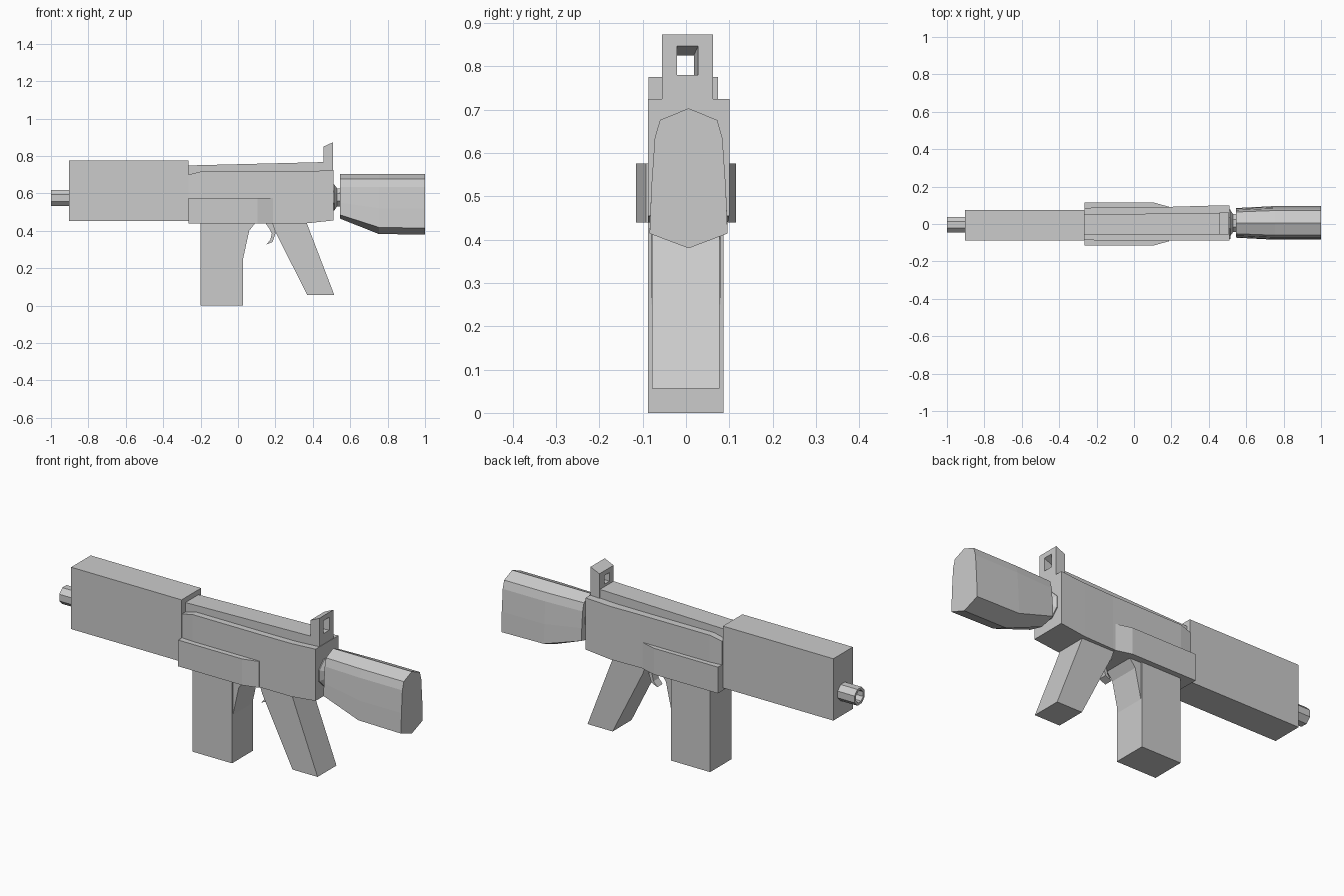
import bpy, bmesh
from math import cos, sin, pi


def loft(name, rings, closed=False):
    """Skin equal-length rings of 3D points; cap the ends or join last to first."""
    bm = bmesh.new()
    vs = [[bm.verts.new(p) for p in r] for r in rings]
    n = len(vs[0])
    pairs = list(zip(vs, vs[1:]))
    if closed:
        pairs.append((vs[-1], vs[0]))
    else:
        bm.faces.new(vs[0])
        bm.faces.new(vs[-1])
    for a, b in pairs:
        for i in range(n):
            j = (i + 1) % n
            bm.faces.new((a[i], a[j], b[j], b[i]))
    bmesh.ops.recalc_face_normals(bm, faces=bm.faces)
    me = bpy.data.meshes.new(name)
    bm.to_mesh(me)
    bm.free()
    ob = bpy.data.objects.new(name, me)
    bpy.context.collection.objects.link(ob)
    return ob


def rect(x, y0, y1, z0, z1):
    return [(x, y0, z0), (x, y1, z0), (x, y1, z1), (x, y0, z1)]


def octagon(x, r, y=0.0, z=0.575):
    return [(x, y + r * cos(pi / 8 + i * pi / 4), z + r * sin(pi / 8 + i * pi / 4))
            for i in range(8)]


def side_prism(name, profile, y0, y1):
    """Extrude an xz profile across y."""
    return loft(name, [[(x, y, z) for x, z in profile] for y in (y0, y1)])


# Hollow muzzle and square handguard
loft("barrel", [octagon(-0.89, 0.046, -0.004), octagon(-1.0, 0.046, -0.004),
                octagon(-1.0, 0.032, -0.004), octagon(-0.91, 0.032, -0.004)])
loft("handguard", [rect(-0.903, -0.087, 0.074, 0.452, 0.775),
                   rect(-0.265, -0.087, 0.074, 0.452, 0.775)])

# Receiver body and the raised rail on top
loft("receiver", [rect(-0.265, -0.083, 0.083, 0.44, 0.70),
                  rect(-0.20, -0.088, 0.09, 0.44, 0.716),
                  rect(0.20, -0.088, 0.092, 0.44, 0.716),
                  rect(0.37, -0.088, 0.097, 0.44, 0.717),
                  rect(0.51, -0.088, 0.10, 0.455, 0.725)])
loft("top_rail", [rect(-0.265, -0.055, 0.053, 0.68, 0.749),
                  rect(0.46, -0.055, 0.057, 0.68, 0.767)])

# Rear sight frame with a tapered window
loft("rear_sight", [rect(0.457, -0.055, 0.062, 0.70, 0.85),
                    rect(0.508, -0.055, 0.062, 0.70, 0.873),
                    rect(0.508, -0.021, 0.028, 0.78, 0.847),
                    rect(0.457, -0.021, 0.018, 0.78, 0.825)], closed=True)

# Side plates, tapering into the receiver at the rear
for label, s in (("near", -1), ("far", 1)):
    plan = [(-0.265, 0.07), (-0.265, 0.115), (0.105, 0.115), (0.187, 0.092), (0.187, 0.07)]
    loft(label + "_side_plate", [[(x, s * y, z) for x, y in plan] for z in (0.439, 0.576)])

# Magazine with the wedge behind it
side_prism("magazine", [(-0.2, 0.0), (0.027, 0.0), (0.027, 0.45), (-0.2, 0.45)], -0.088, 0.087)
side_prism("magazine_catch", [(0.02, 0.25), (0.027, 0.25), (0.06, 0.40), (0.095, 0.445), (0.02, 0.445)],
           -0.08, 0.08)

# Curved trigger
side_prism("trigger", [(0.19, 0.45), (0.20, 0.385), (0.185, 0.34), (0.15, 0.325), (0.172, 0.35),
                       (0.181, 0.385), (0.165, 0.415), (0.14, 0.45)], -0.022, 0.022)

# Slanted pistol grip
side_prism("grip", [(0.18, 0.45), (0.195, 0.405), (0.37, 0.056), (0.515, 0.056), (0.364, 0.45)],
           -0.079, 0.077)

# Stock connector
loft("stock_connector", [octagon(0.50, 0.075, 0.005, 0.578), octagon(0.515, 0.075, 0.005, 0.578),
                         octagon(0.53, 0.052, 0.005, 0.578), octagon(0.56, 0.052, 0.005, 0.578)])


# Shoulder stock, deepening towards the rear
def stock_ring(x, w, shoulder, low, bottom):
    half = [(0.066, 0.676), (0.078, 0.635), (0.086, shoulder), (0.09, low)]
    pts = [(0, 0.703)] + [(y * w, z) for y, z in half] + [(0, bottom)]
    pts += [(-y * w, z) for y, z in reversed(half)]
    return [(x, 0.006 + y, z) for y, z in pts]


loft("stock", [stock_ring(0.545, 0.88, 0.55, 0.485, 0.465),
               stock_ring(0.754, 1.0, 0.52, 0.418, 0.382),
               stock_ring(1.0, 1.0, 0.52, 0.414, 0.38)])
